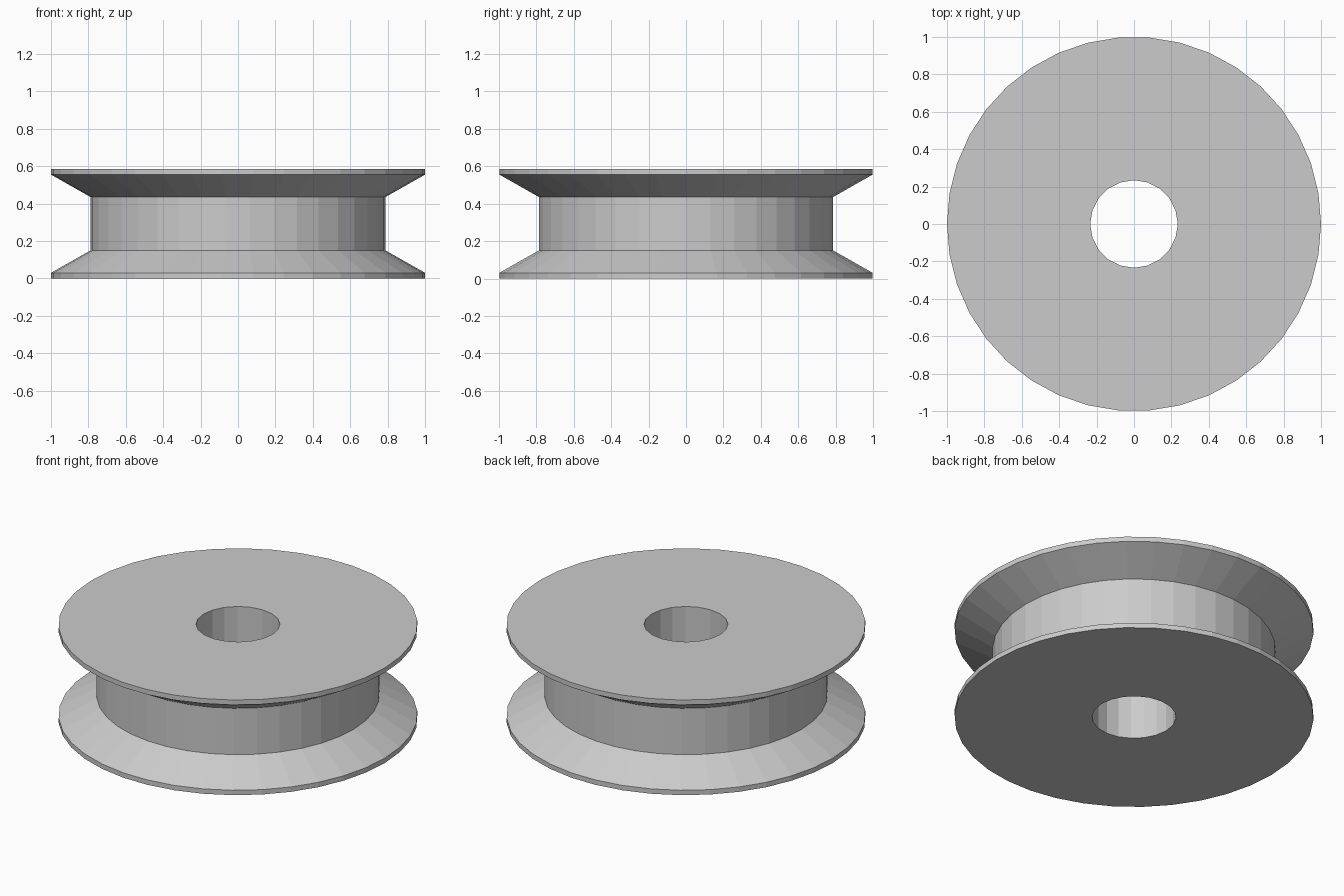
import bpy, bmesh
from math import cos, sin, tau, pi

cube = bpy.data.objects.get("Cube")
if cube:
    bpy.data.objects.remove(cube, do_unlink=True)

HEIGHT, LIP, FLARE = 0.585, 0.03, 0.15
RIM_R, DRUM_R, BORE_R = 1.0, 0.788, 0.234

metal = bpy.data.materials.new("plain grey")
grey = (0.6, 0.6, 0.6, 1)
metal.use_nodes = True
metal.diffuse_color = grey
metal.node_tree.nodes["Principled BSDF"].inputs["Base Color"].default_value = grey


def lathe(bm, profile, sides):
    """Sweep a profile of (radius, z) round the z axis; return its end rings."""
    rings = [[bm.verts.new((r * cos(pi + tau * i / sides),
                            r * sin(pi + tau * i / sides), z))
              for i in range(sides)] for r, z in profile]
    for a, b in zip(rings, rings[1:]):
        for i in range(sides):
            j = (i + 1) % sides
            bm.faces.new((a[i], a[j], b[j], b[i]))
    return rings[0], rings[-1]


def ring_edges(bm, ring):
    return [bm.edges.get((v, ring[i - 1])) for i, v in enumerate(ring)]


bm = bmesh.new()
# Outer wall: bottom flange, drum and mirrored top flange
lower = [(RIM_R, 0), (RIM_R, LIP), (DRUM_R, FLARE)]
upper = [(r, HEIGHT - z) for r, z in reversed(lower)]
outer = lathe(bm, lower + upper, 38)
# Centre bore
bore = lathe(bm, [(BORE_R, 0), (BORE_R, HEIGHT)], 20)
# Flat end faces between rim and bore
for rim, hole, up in zip(outer, bore, (-1, 1)):
    bmesh.ops.triangle_fill(bm, use_beauty=True, normal=(0, 0, up),
                            edges=ring_edges(bm, rim) + ring_edges(bm, hole))
bmesh.ops.recalc_face_normals(bm, faces=bm.faces)
bmesh.ops.dissolve_limit(bm, angle_limit=0.001, verts=bm.verts, edges=bm.edges)

mesh = bpy.data.meshes.new("grooved_wheel")
bm.to_mesh(mesh)
bm.free()
mesh.materials.append(metal)
wheel = bpy.data.objects.new("grooved_wheel", mesh)
bpy.context.collection.objects.link(wheel)
